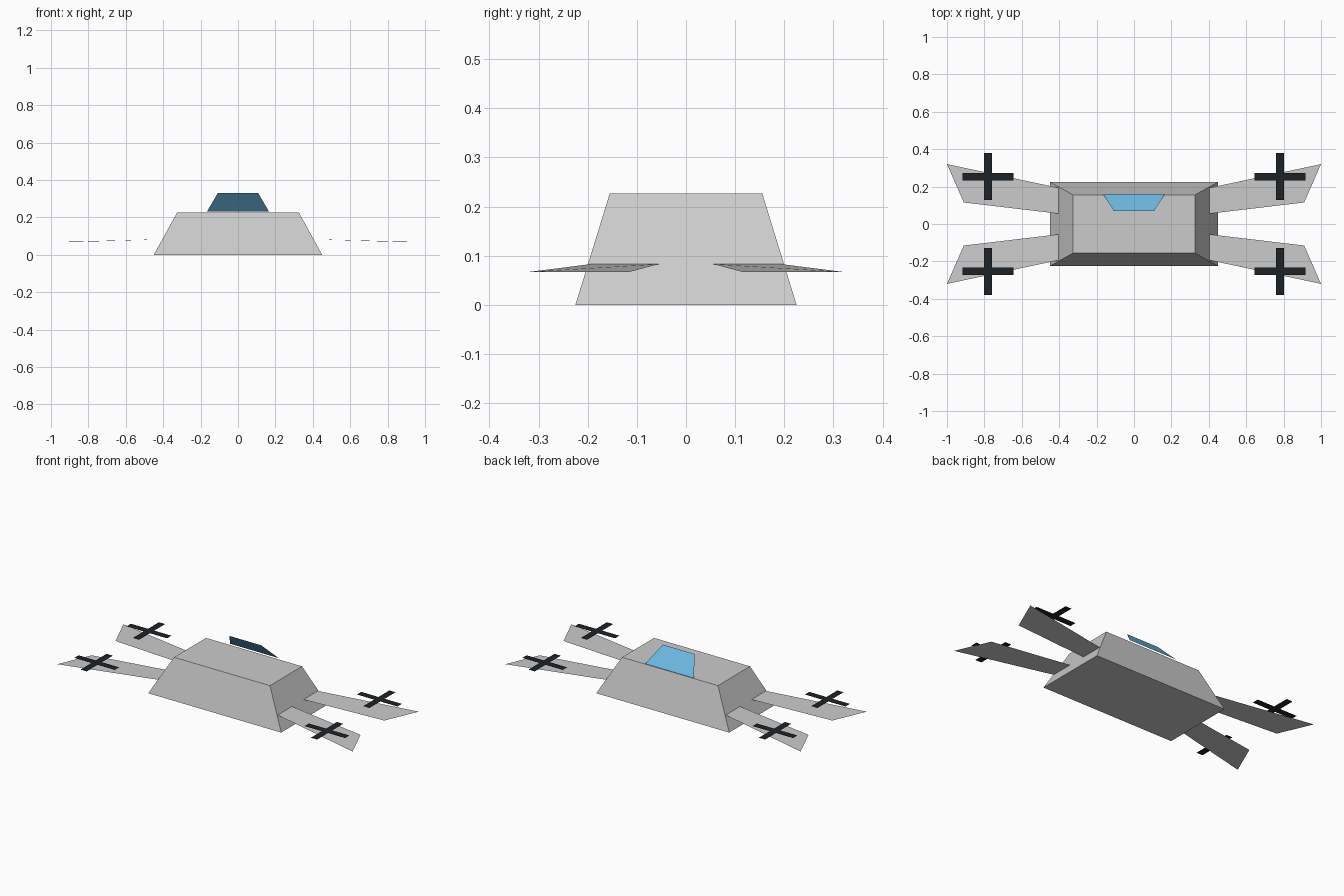
import bpy, bmesh

if "Cube" in bpy.data.objects:
    bpy.data.objects.remove(bpy.data.objects["Cube"])


def make_object(name, bm, color=None):
    mesh = bpy.data.meshes.new(name)
    bm.to_mesh(mesh)
    bm.free()
    obj = bpy.data.objects.new(name, mesh)
    bpy.context.collection.objects.link(obj)
    if color:
        mat = bpy.data.materials.new(name + "_color")
        mat.diffuse_color = (*color, 1)
        mat.use_nodes = True
        mat.node_tree.nodes["Principled BSDF"].inputs["Base Color"].default_value = mat.diffuse_color
        mesh.materials.append(mat)
    return obj


def sheet(name, points, color=None):
    """Single flat panel from its outline, counter-clockwise seen from outside."""
    bm = bmesh.new()
    bm.faces.new([bm.verts.new(p) for p in points])
    return make_object(name, bm, color)


def mirror_to_four(obj):
    mod = obj.modifiers.new("mirror", 'MIRROR')
    mod.use_axis = (True, True, False)
    mod.use_mirror_merge = False


# Body: box tapering towards the top
bm = bmesh.new()
bmesh.ops.create_cube(bm, size=2)
for v in bm.verts:
    hx, hy, z = (0.325, 0.155, 0.227) if v.co.z > 0 else (0.45, 0.225, 0)
    v.co = (v.co.x * hx, v.co.y * hy, z)
make_object("body", bm)

# Windscreen: sloped panel rising from the rear edge of the roof
sheet("windscreen", [(0.165, 0.16, 0.232), (-0.165, 0.16, 0.232),
                     (-0.108, 0.07, 0.33), (0.108, 0.07, 0.33)][::-1],
      (0.15, 0.48, 0.75))

# Arms: thin swept panels, drooping slightly outwards
arms = sheet("arms", [(0.40, 0.055, 0.083), (0.91, 0.115, 0.067),
                      (1.0, 0.32, 0.067), (0.40, 0.193, 0.083)])
mirror_to_four(arms)

# Rotors: flat crosses hovering above the arms
CX, CY, Z = 0.78, 0.253, 0.11
LX, LY, W = 0.137, 0.126, 0.021
quarter = [(LX, -W), (LX, W), (W, W), (W, LY), (-W, LY), (-W, W)]
cross = quarter + [(-x, -y) for x, y in quarter]
rotors = sheet("rotors", [(CX + x, CY + y, Z) for x, y in cross],
               (0.012, 0.016, 0.02))
mirror_to_four(rotors)

# Windscreen faces up and to the rear
for obj in bpy.data.objects:
    if obj.name == "windscreen" and obj.data.polygons[0].normal.z < 0:
        obj.data.flip_normals()
